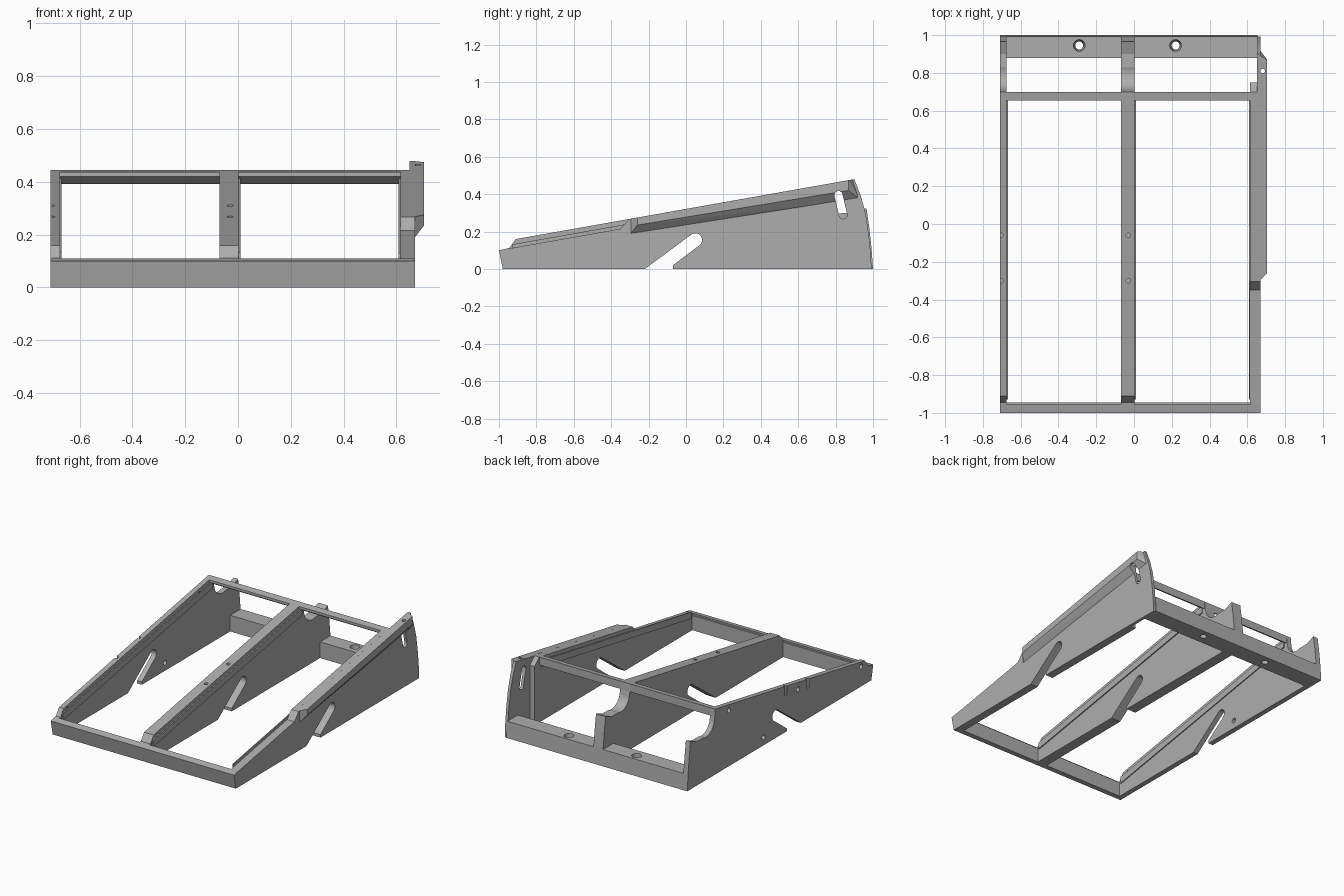
import bpy, bmesh, math
from mathutils import Matrix, Vector

cube = bpy.data.objects.get("Cube")
if cube:
    bpy.data.objects.remove(cube, do_unlink=True)

grey = bpy.data.materials.new("plain grey")
grey.use_nodes = True
COLOUR = (0.42, 0.42, 0.42, 1)
grey.diffuse_color = COLOUR
grey.node_tree.nodes["Principled BSDF"].inputs["Base Color"].default_value = COLOUR


def make(name, bm):
    bmesh.ops.recalc_face_normals(bm, faces=bm.faces)
    mesh = bpy.data.meshes.new(name)
    bm.to_mesh(mesh)
    bm.free()
    mesh.materials.append(grey)
    obj = bpy.data.objects.new(name, mesh)
    bpy.context.collection.objects.link(obj)
    return obj


def prism(name, profile, x0, x1):
    """Side profile of (y, z) points pulled from x0 to x1."""
    bm = bmesh.new()
    face = bm.faces.new([bm.verts.new((x0, y, z)) for y, z in profile])
    out = bmesh.ops.extrude_face_region(bm, geom=[face])
    moved = [v for v in out["geom"] if isinstance(v, bmesh.types.BMVert)]
    bmesh.ops.translate(bm, verts=moved, vec=(x1 - x0, 0, 0))
    return make(name, bm)


def hull(name, points):
    bm = bmesh.new()
    for p in points:
        bm.verts.new(p)
    bmesh.ops.convex_hull(bm, input=bm.verts)
    return make(name, bm)


def drill(centre, radius, depth, axis="Z", top=None):
    """Round cutter; a different top radius makes a countersink."""
    bm = bmesh.new()
    turn = Matrix.Rotation(math.pi / 2, 4, "Y") if axis == "X" else Matrix()
    bmesh.ops.create_cone(bm, cap_ends=True, segments=20, radius1=radius,
                          radius2=top or radius, depth=depth,
                          matrix=Matrix.Translation(Vector(centre)) @ turn)
    return make("cutter", bm)


def cut(obj, cutters):
    for c in cutters:
        c.hide_render = True
        mod = obj.modifiers.new("cut", "BOOLEAN")
        mod.operation, mod.solver, mod.object = "DIFFERENCE", "EXACT", c
    graph = bpy.context.evaluated_depsgraph_get()
    mesh = bpy.data.meshes.new_from_object(obj.evaluated_get(graph))
    obj.modifiers.clear()
    obj.data = mesh
    for c in cutters:
        bpy.data.objects.remove(c, do_unlink=True)


def slope(y):
    return 0.321 + 0.177 * y


def arc(cy, cz, r, start, end, n=10):
    angles = [math.radians(start + (end - start) * i / n) for i in range(n + 1)]
    return [(cy + r * math.cos(a), cz + r * math.sin(a)) for a in angles]


# Shared lower edge with the slanted, round-ended notch (back to front)
notch = [(-0.07, 0), (-0.07, 0.02)] + arc(0.05, 0.155, 0.036, -52, 128) + [(-0.22, 0)]
nose = [(-0.98, 0), (-1, 0.1)]

# Left and middle ribs with a scoop behind the upper crossbar
scoop = [(0.70, 0.445), (0.705, 0.39)] + arc(0.80, 0.385, 0.092, 185, 290) + [
    (0.90, 0.30), (0.965, 0.325)]
tail = [(0.98, 0.22), (0.992, 0.11), (1, 0)]
rib = nose + [(-0.945, 0.112), (-0.91, 0.16)] + scoop + tail + notch
left_rib = prism("left_rib", rib, -0.71, -0.675)
middle_rib = prism("middle_rib", rib, -0.07, 0.002)

# Right rib: thin outer wall with a raised back, and a thick inner wall
step = [(-0.35, 0.215), (-0.305, 0.267)]
back = [(0.90, 0.48), (0.935, 0.39), (0.96, 0.30), (0.978, 0.18), (0.988, 0.08), (0.992, 0)]
right_rib = prism("right_rib", nose + step + back + notch, 0.65, 0.67)
inner = nose + step + [(0.70, 0.445), (0.75, 0.40), (0.75, 0)] + notch
prism("right_rib_inner_wall", inner, 0.615, 0.65)

# Slim ledges along the inside of the ribs
ledge = [(-0.93, slope(-0.93) - 0.07), (-0.93, slope(-0.93) - 0.025),
         (0.68, slope(0.68) - 0.025), (0.68, slope(0.68) - 0.07)]
for name, x0, x1 in (("left", -0.675, -0.668), ("middle", 0.002, 0.01), ("right", 0.608, 0.615)):
    prism(name + "_ledge", ledge, x0, x1)

# Side flange with a sloped underside and angled ends
flange_points = []
for x, front, rear, drop_front, drop_rear in (
        (0.66, -0.305, 0.93, 0.09, 0.11), (0.705, -0.26, 0.87, 0.04, 0.055)):
    for y, drop in ((front, drop_front), (rear, drop_rear)):
        top = min(slope(y), 0.48)
        shift = -0.035 if y > 0 and x < 0.7 else 0
        flange_points += [(x, y + shift, top if not shift else slope(0.895)), (x, y, top - drop)]
flange = hull("side_flange", flange_points)

# Crossbars
prism("front_bar", nose + [(-0.955, 0.11), (-0.955, 0.10), (-0.945, 0.10), (-0.945, 0)], -0.71, 0.67)
prism("upper_bar", [(0.655, 0.42), (0.655, 0.437), (0.70, 0.445), (0.70, 0.392)], -0.69, 0.655)
rear_bar = prism("rear_bar", [(0.88, 0), (0.88, 0.11), (0.992, 0.11), (1, 0)], -0.71, 0.655)
cut(rear_bar, [drill((x, 0.945, 0.055), 0.02, 0.13, top=0.032) for x in (-0.29, 0.22)])

# Cross holes through the left rib, with narrow holes down from its top
side_holes = [(-0.87, 0.135), (-0.19, 0.24), (0.18, 0.055), (0.55, 0.38)]
cut(left_rib, [drill((-0.69, y, z), 0.017, 0.2, "X") for y, z in side_holes]
    + [drill((-0.705, y, slope(y)), 0.012, 0.12) for y in (-0.06, -0.30)])
cut(middle_rib, [drill((-0.03, y, slope(y)), 0.012, 0.1) for y in (-0.06, -0.30)])

# Long adjusting slot and pin hole at the raised back
slot = arc(0.815, 0.395, 0.022, 13, 193) + arc(0.84, 0.29, 0.022, 193, 373)
for part in (right_rib, flange):
    cut(part, [prism("cutter", slot, 0.55, 0.8)])
cut(flange, [drill((0.682, 0.81, 0.45), 0.012, 0.12)])
